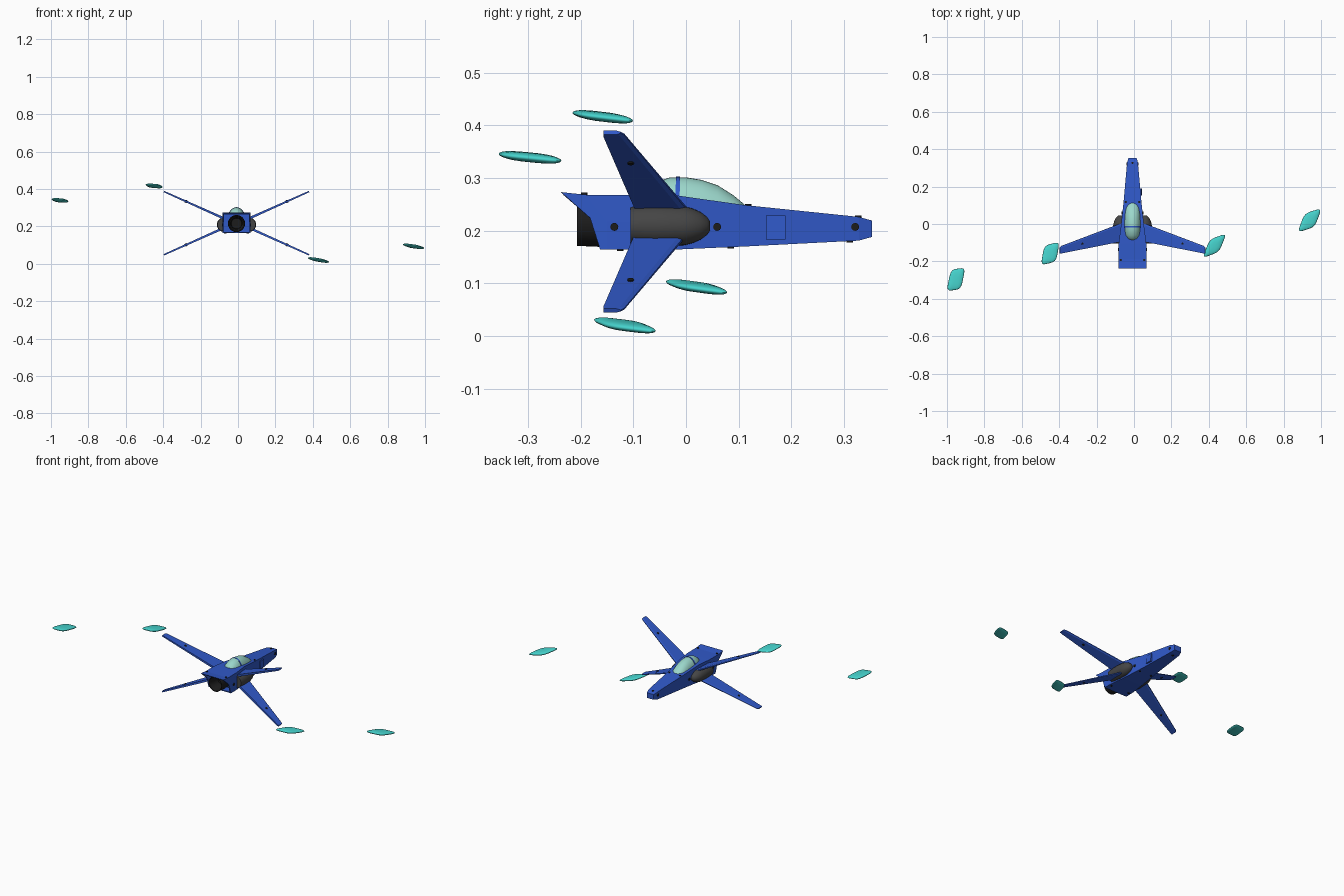
import bpy, bmesh, math
from mathutils import Vector

if "Cube" in bpy.data.objects:
    bpy.data.objects.remove(bpy.data.objects["Cube"])

CX, CZ = -0.008, 0.217


def material(name, rgb):
    m = bpy.data.materials.new(name)
    m.diffuse_color = (*rgb, 1)
    m.use_nodes = True
    m.node_tree.nodes["Principled BSDF"].inputs["Base Color"].default_value = m.diffuse_color
    return m


BLUE = material("blue", (0.03, 0.10, 0.58))
GREY = material("dark_grey", (0.06, 0.06, 0.06))
BLACK = material("black", (0.012, 0.012, 0.012))
GLASS = material("glass", (0.33, 0.68, 0.60))
TEAL = material("turquoise", (0.06, 0.64, 0.60))


def loft(name, rings, mat, smooth=None, bevel=0):
    """Skin a list of equal-length closed rings and cap both ends."""
    bm = bmesh.new()
    vs = [[bm.verts.new(p) for p in r] for r in rings]
    n = len(rings[0])
    for a, b in zip(vs, vs[1:]):
        for i in range(n):
            bm.faces.new((a[i], a[(i + 1) % n], b[(i + 1) % n], b[i]))
    bm.faces.new(vs[0])
    bm.faces.new(vs[-1][::-1])
    bmesh.ops.recalc_face_normals(bm, faces=bm.faces)
    me = bpy.data.meshes.new(name)
    bm.to_mesh(me)
    bm.free()
    ob = bpy.data.objects.new(name, me)
    bpy.context.collection.objects.link(ob)
    me.materials.append(mat)
    if bevel:
        m = ob.modifiers.new("bevel", 'BEVEL')
        m.width, m.segments = bevel, 2
    if smooth:
        bpy.context.view_layer.objects.active = ob
        bpy.ops.object.select_all(action='DESELECT')
        ob.select_set(True)
        bpy.ops.object.shade_smooth_by_angle(angle=math.radians(smooth))
    return ob


def turned(name, x, z, profile, mat, n=32):
    """Body of revolution along y from (y, radius) pairs."""
    return loft(name, [[(x + r * math.cos(2 * math.pi * i / n), y,
                         z + r * math.sin(2 * math.pi * i / n)) for i in range(n)]
                       for y, r in profile], mat, 40)


def stud(name, centre, normal, r=0.0075, h=0.003):
    """Small flat round cap."""
    q = Vector(normal).to_track_quat('Z', 'Y')
    rings = [[Vector(centre) + q @ Vector((r * math.cos(a * math.pi / 8),
              r * math.sin(a * math.pi / 8), t)) for a in range(16)] for t in (-h, h)]
    loft(name, rings, BLACK, 40)


# fuselage: tapered box with a hollow, hooded tail
def box_ring(hw, bottom, mid, top):
    left = [(CX - hw, y, z) for y, z in (bottom, mid, top)]
    right = [(CX + hw, y, z) for y, z in (top, mid, bottom)]
    return left + right


def station(y, zb, zt, hw):
    return box_ring(hw, (y, zb), (y, (zb + zt) / 2), (y, zt))


loft("fuselage", [
    station(-0.12, 0.170, 0.262, 0.067),
    box_ring(0.067, (-0.163, 0.170), (-0.180, 0.222), (-0.232, 0.267)),
    box_ring(0.075, (-0.163, 0.164), (-0.182, 0.224), (-0.237, 0.273)),
    box_ring(0.075, (-0.150, 0.164), (-0.150, 0.217), (-0.190, 0.268)),
    station(-0.105, 0.164, 0.268, 0.074),
    station(-0.02, 0.164, 0.267, 0.063),
    station(0.115, 0.170, 0.248, 0.048),
    station(0.328, 0.181, 0.226, 0.029),
    station(0.353, 0.188, 0.219, 0.022)], BLUE)

# engine nozzle with a recessed throat
turned("engine_nozzle", CX, 0.215, [(-0.14, 0.028), (-0.165, 0.030), (-0.205, 0.040),
                                    (-0.207, 0.044), (-0.16, 0.046), (-0.11, 0.046)], BLACK)

# canopy shell, plus the frame band wrapped over it
CAN = [(-0.085, 0.268, 0.022), (-0.078, 0.279, 0.034), (-0.06, 0.291, 0.043),
       (-0.03, 0.301, 0.047), (0.0, 0.301, 0.047), (0.03, 0.296, 0.045), (0.06, 0.286, 0.042),
       (0.09, 0.267, 0.036), (0.108, 0.252, 0.026), (0.119, 0.242, 0.012)]


def arch(y, zt, hw, lean=0.0, zb=0.236):
    return [(CX + hw * math.cos(a), y + lean * math.sin(a), zb + (zt - zb) * math.sin(a))
            for a in [math.pi * i / 20 for i in range(21)]]


loft("canopy", [arch(*c) for c in CAN], GLASS, 50)
loft("canopy_frame", [arch(-0.021, 0.3025, 0.0485, 0.002),
                      arch(-0.013, 0.3025, 0.0485, 0.002)], BLUE, 40)

# side panel standing slightly proud of the nose
loft("side_panel", [[(0.028, y, z) if k == 0 else (x, y, z)
                     for k, (y, z) in ((0, (0.189, z)), (1, (0.189, z)), (1, (0.152, z)), (0, (0.152, z)))]
                    for z, x in ((0.183, 0.043), (0.229, 0.041))], BLUE)

# wings, wing studs, side nacelles and side studs
for sx, side in ((1, "right"), (-1, "left")):
    turned(f"nacelle_{side}", CX + sx * 0.066, 0.209,
           [(-0.105, 0.036), (-0.06, 0.039), (-0.005, 0.037), (0.012, 0.033),
            (0.028, 0.026), (0.040, 0.017), (0.046, 0.008)], GREY)
    for sz, level in ((1, "upper"), (-1, "lower")):
        root, tip = Vector((sx * 0.06, 0, sz * 0.022)), Vector((sx * 0.388, 0, sz * 0.169))
        d = (tip - root).normalized()
        up = Vector((-d.z, 0, d.x))
        origin = Vector((CX, 0, CZ))

        def section(t, y0, y1, h):
            p = origin + root.lerp(tip, t)
            return [p + up * s * h + Vector((0, y, 0)) for s, y in
                    ((-1, y0), (-1, y1 - 0.008), (-.4, y1), (.4, y1), (1, y1 - 0.008), (1, y0))]

        loft(f"wing_{level}_{side}", [section(0, -0.094, 0.004, 0.0065),
                                      section(0.975, -0.157, -0.117, 0.004),
                                      section(1, -0.157, -0.124, 0.004)], BLUE)
        p = origin + root.lerp(tip, 0.64) + Vector((0, -0.105, 0))
        stud(f"wing_stud_{level}_{side}", p, up, 0.006, 0.0075)
    for y, hw in ((-0.136, 0.075), (0.059, 0.0545), (0.321, 0.0295)):
        stud("body_stud_side", (CX + sx * hw, y, 0.207), (1, 0, 0))
    for y, x, z in ((-0.193, 0.063, 0.269), (0.118, 0.036, 0.247),
                    (-0.125, 0.06, 0.164), (0.085, 0.038, 0.169)):
        stud("body_stud", (CX + sx * x, y, z), (0, 0, 1), 0.006)
stud("nose_stud_top", (CX, 0.327, 0.226), (0, 0, 1), 0.006)
stud("nose_stud_bottom", (CX, 0.311, 0.180), (0, 0, 1), 0.006)


# floating pads: rounded, slightly tilted leaf shapes
def pad(name, x, y, z, tr, tl, sx, sy, thick=0.009):
    a, b = Vector(tr), Vector(tl)
    u, v = (a - b) / 2, (a + b) / 2
    power = lambda t: math.copysign(abs(t) ** 0.5, t)
    rings = []
    for j in range(13):
        e = -math.pi / 2 + math.pi * j / 12
        r = max(math.cos(e), 0.02) ** 0.7
        ring = []
        for i in range(40):
            t = 2 * math.pi * i / 40
            p = (u * power(math.cos(t)) + v * power(math.sin(t))) * r * 1.13
            ring.append((x + p.x, y + p.y, z + sx * p.x + sy * p.y + thick * math.sin(e)))
        rings.append(ring)
    loft(name, rings, TEAL, 60)


pad("pad_left_inner", -0.448, -0.158, 0.416, (0.045, 0.056), (-0.028, 0.038), -0.04, -0.11)
pad("pad_left_outer", -0.952, -0.296, 0.339, (0.045, 0.056), (-0.024, 0.046), -0.04, -0.09)
pad("pad_right_inner", 0.430, -0.116, 0.020, (0.058, 0.059), (-0.022, 0.030), -0.13, -0.07)
pad("pad_right_outer", 0.939, 0.020, 0.093, (0.058, 0.058), (-0.024, 0.032), -0.09, -0.10)
